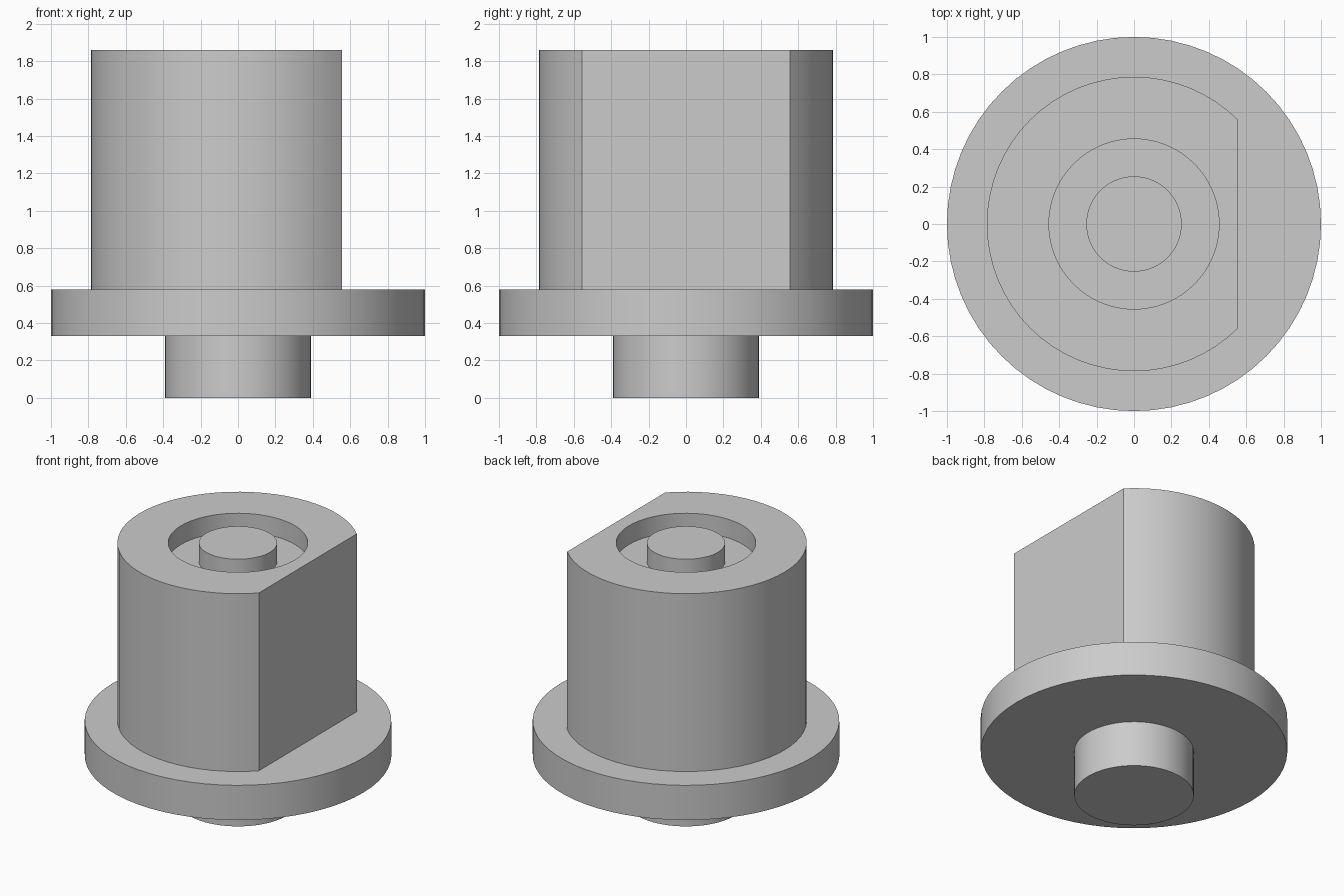
import bpy
import bmesh
import math

cube = bpy.data.objects.get("Cube")
if cube:
    bpy.data.objects.remove(cube, do_unlink=True)

SEGMENTS = 64

grey = bpy.data.materials.new("plain_grey")
grey.use_nodes = True
colour = (0.6, 0.6, 0.6, 1.0)
grey.diffuse_color = colour
grey.node_tree.nodes["Principled BSDF"].inputs["Base Color"].default_value = colour


def lathe(name, profile, flat_x=None):
    """Revolve (radius, z) points about z; optionally slice a flat facing +x."""
    bm = bmesh.new()
    verts = [bm.verts.new((r, 0, z)) for r, z in profile]
    edges = [bm.edges.new(pair) for pair in zip(verts, verts[1:])]
    bmesh.ops.spin(bm, geom=verts + edges, cent=(0, 0, 0), axis=(0, 0, 1),
                   angle=math.tau, steps=SEGMENTS, use_merge=False)
    bmesh.ops.remove_doubles(bm, verts=bm.verts, dist=0.0001)
    if flat_x is not None:
        cut = bmesh.ops.bisect_plane(
            bm, geom=bm.verts[:] + bm.edges[:] + bm.faces[:],
            plane_co=(flat_x, 0, 0), plane_no=(1, 0, 0), clear_outer=True)
        rim = [e for e in cut["geom_cut"] if isinstance(e, bmesh.types.BMEdge)]
        bmesh.ops.contextual_create(bm, geom=rim)
    bmesh.ops.recalc_face_normals(bm, faces=bm.faces)
    mesh = bpy.data.meshes.new(name)
    bm.to_mesh(mesh)
    bm.free()
    mesh.materials.append(grey)
    obj = bpy.data.objects.new(name, mesh)
    bpy.context.collection.objects.link(obj)
    bpy.ops.object.select_all(action="DESELECT")
    obj.select_set(True)
    bpy.context.view_layer.objects.active = obj
    bpy.ops.object.shade_smooth_by_angle(angle=math.radians(30))
    return obj


def disc(name, radius, bottom, top):
    return lathe(name, [(0, bottom), (radius, bottom), (radius, top), (0, top)])


# Stem and flange
flange_bottom, flange_top, body_top = 0.33, 0.58, 1.86
disc("bottom_stem", 0.39, 0, flange_bottom)
disc("flange", 1.0, flange_bottom, flange_top)

# Body with a ring groove around a flush centre boss, and one flat side
body_radius, groove_outer, groove_inner = 0.787, 0.455, 0.255
groove_floor = body_top - 0.135
lathe("body", [
    (0, flange_top), (body_radius, flange_top), (body_radius, body_top),
    (groove_outer, body_top), (groove_outer, groove_floor),
    (groove_inner, groove_floor), (groove_inner, body_top), (0, body_top),
], flat_x=0.556)
